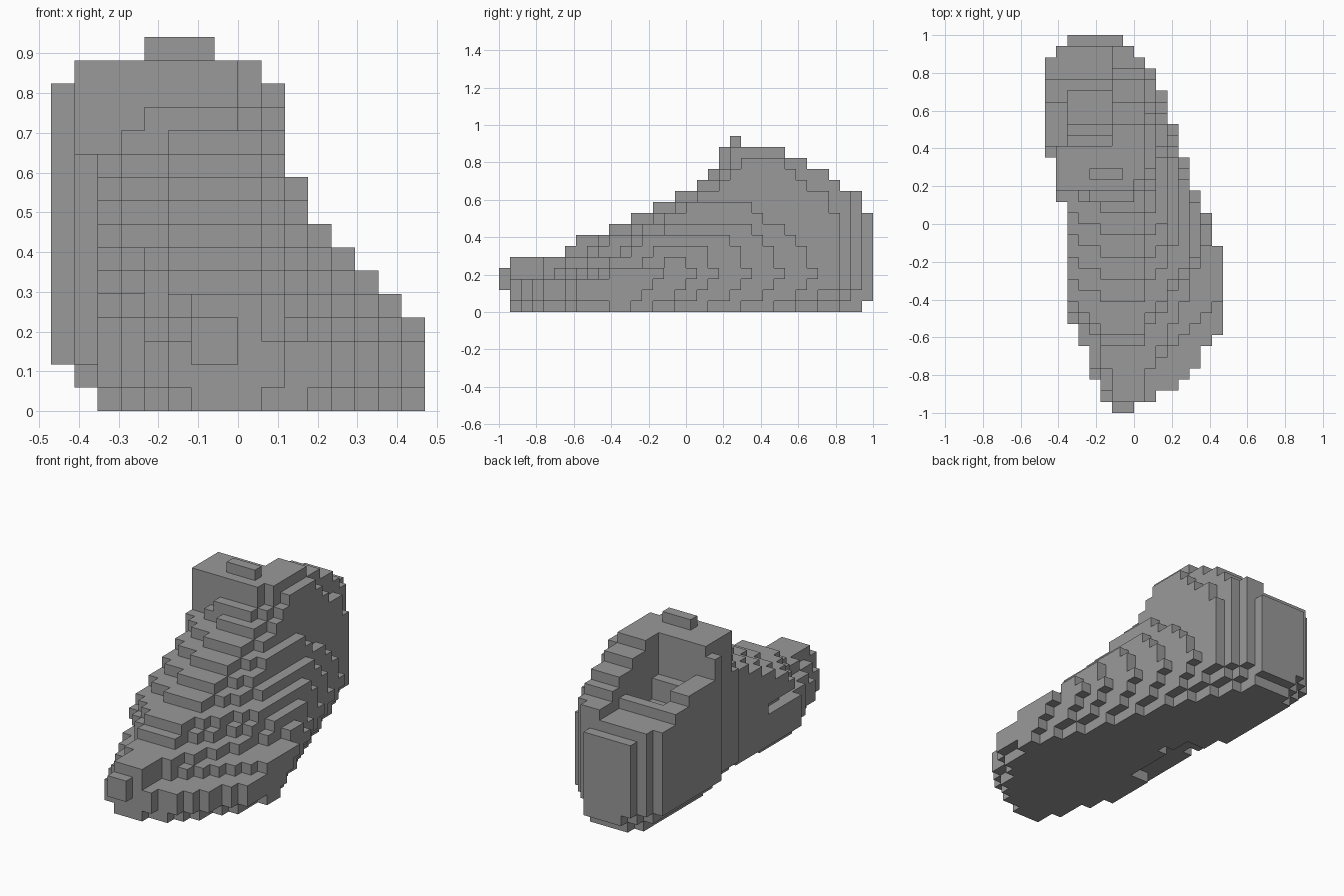
import bpy
import bmesh

cube = bpy.data.objects.get("Cube")
if cube:
    bpy.data.objects.remove(cube, do_unlink=True)

V = 2 / 34  # block size; columns i = -8..7, rows j = 0..33, layers k = 0..15


def runs(*pairs):
    """Expand (value, count) pairs into a list."""
    return [v for v, n in pairs for _ in range(n)]


# Plan outline per row, toe to heel
LEFT = runs((-2, 1), (-3, 2), (-4, 3), (-5, 2), (-6, 11), (-7, 4), (-8, 9), (-7, 1), (-6, 1))
RIGHT = runs((0, 1), (2, 1), (4, 1), (5, 1), (6, 2), (7, 1), (8, 8), (7, 3), (6, 2),
             (5, 3), (4, 3), (3, 3), (2, 2), (1, 1), (0, 1), (-1, 1))
# Ridge height per row
TOP = runs((4, 1), (5, 5), (6, 1), (7, 3), (8, 2), (9, 2), (10, 2), (11, 2), (12, 1),
           (13, 1), (15, 1), (16, 1), (15, 4), (14, 2), (13, 2), (12, 1), (11, 2), (9, 1))
# Lower rim on the inner side of the ankle, from row 24 back
INNER = [12, 12, 12, 12, 11, 11, 10, 10, 10, 9]
# Outer limit per layer, and how many rows earlier its outline turns in
CAP = [8, 8, 8, 8, 7, 6, 5, 4, 3, 3, 2, 2, 2, 2, 1, -1]
SHIFT = [4, 2, 1, 0, 1, 1, 2, 3, 5, 6, 7, 8, 8, 8, 8, 8]
FIRST = [next(j for j in range(34) if TOP[j] > k) for k in range(16)]


def outer_edge(j, k):
    """Outer side: bulging sole, sloping instep, nearly upright ankle."""
    hi = RIGHT[j]
    step = j - FIRST[k]
    turned = RIGHT[min(33, j + SHIFT[k])]
    if k < 2:
        if j >= 12:
            hi = min(hi, max(turned, hi - 2 + k))
        elif k == 0 and j < 10:
            hi -= 1
    else:
        hi = min(hi, max(turned, min(hi, 2)))
    if k == 3:
        hi = min(hi, int(1 + 0.085 * j * j))
    elif k == 4:
        hi = min(hi, int(1 + 0.45 * step))
    elif 5 <= k < 12:
        hi = min(hi, int(min(1, CAP[k] - 1) + 0.7 * step))
    elif k >= 12:
        hi = min(hi, step)
    return min(CAP[k], hi)


def inner_edge(j, k):
    """Inner side: upright wall over an undercut sole with a hollow arch."""
    lo = LEFT[j]
    step = j - FIRST[k]
    if k == 0:
        lo += 2 if j >= 18 else 1
        if 13 <= j <= 20:
            lo += 2
    elif k == 1 and j >= 18:
        lo += 1
    elif k == 3:
        lo = max(lo, -2 - j // 2)
    elif k == 4:
        lo = max(lo, -2 - step // 3)
    elif k < 7:
        lo = max(lo, -3 - step)
    elif k < 12:
        lo = max(lo, -3 - 2 * step)
    elif k == 12:
        lo = max(lo, -4 - 3 * step)
    elif k == 14:
        lo = max(lo, -7)
    return lo


def filled(i, j, k):
    if k >= TOP[j] or (j == 0 and k < 2) or (j == 33 and k < 1):
        return False
    # rim drops on the inner side and at the outer back corner
    if i < -2 and j >= 24 and k >= INNER[j - 24]:
        return False
    if i >= 1 and j >= 26 and k >= TOP[min(33, j + 3)]:
        return False
    # ankle opening, stepping down from the tongue
    if -6 <= i <= -3 and 24 <= j <= 28 and k >= max(8, 13 - 2 * (j - 23)):
        return False
    if k == 15:
        return -4 <= i < -1
    return inner_edge(j, k) <= i < outer_edge(j, k)


cells = {(i, j, k) for i in range(-8, 8) for j in range(34) for k in range(16)
         if filled(i, j, k)}

grey = bpy.data.materials.new("mid grey")
grey.use_nodes = True
grey.diffuse_color = (0.32, 0.32, 0.32, 1)
bsdf = grey.node_tree.nodes["Principled BSDF"]
bsdf.inputs["Base Color"].default_value = (0.32, 0.32, 0.32, 1)
bsdf.inputs["Roughness"].default_value = 0.9


def build_blocks(name, part):
    """Mesh the exposed block sides of one part."""
    bm = bmesh.new()
    verts = {}

    def vert(p):
        if p not in verts:
            verts[p] = bm.verts.new((p[0] * V, p[1] * V - 1, p[2] * V))
        return verts[p]

    for c in sorted(part):
        for axis in range(3):
            u, w = (axis + 1) % 3, (axis + 2) % 3
            for side in (0, 1):
                n = list(c)
                n[axis] += 2 * side - 1
                if tuple(n) in cells:
                    continue
                loop = []
                for a, b in ((0, 0), (1, 0), (1, 1), (0, 1)):
                    p = list(c)
                    p[axis] += side
                    p[u] += a
                    p[w] += b
                    loop.append(vert(tuple(p)))
                bm.faces.new(loop if side else loop[::-1])
    mesh = bpy.data.meshes.new(name)
    bm.to_mesh(mesh)
    bm.free()
    mesh.materials.append(grey)
    obj = bpy.data.objects.new(name, mesh)
    bpy.context.collection.objects.link(obj)


# Sole, foot and ankle collar
build_blocks("sole", {c for c in cells if c[2] < 2})
build_blocks("shoe_upper", {c for c in cells if 2 <= c[2] < 11})
build_blocks("ankle_collar", {c for c in cells if c[2] >= 11})
